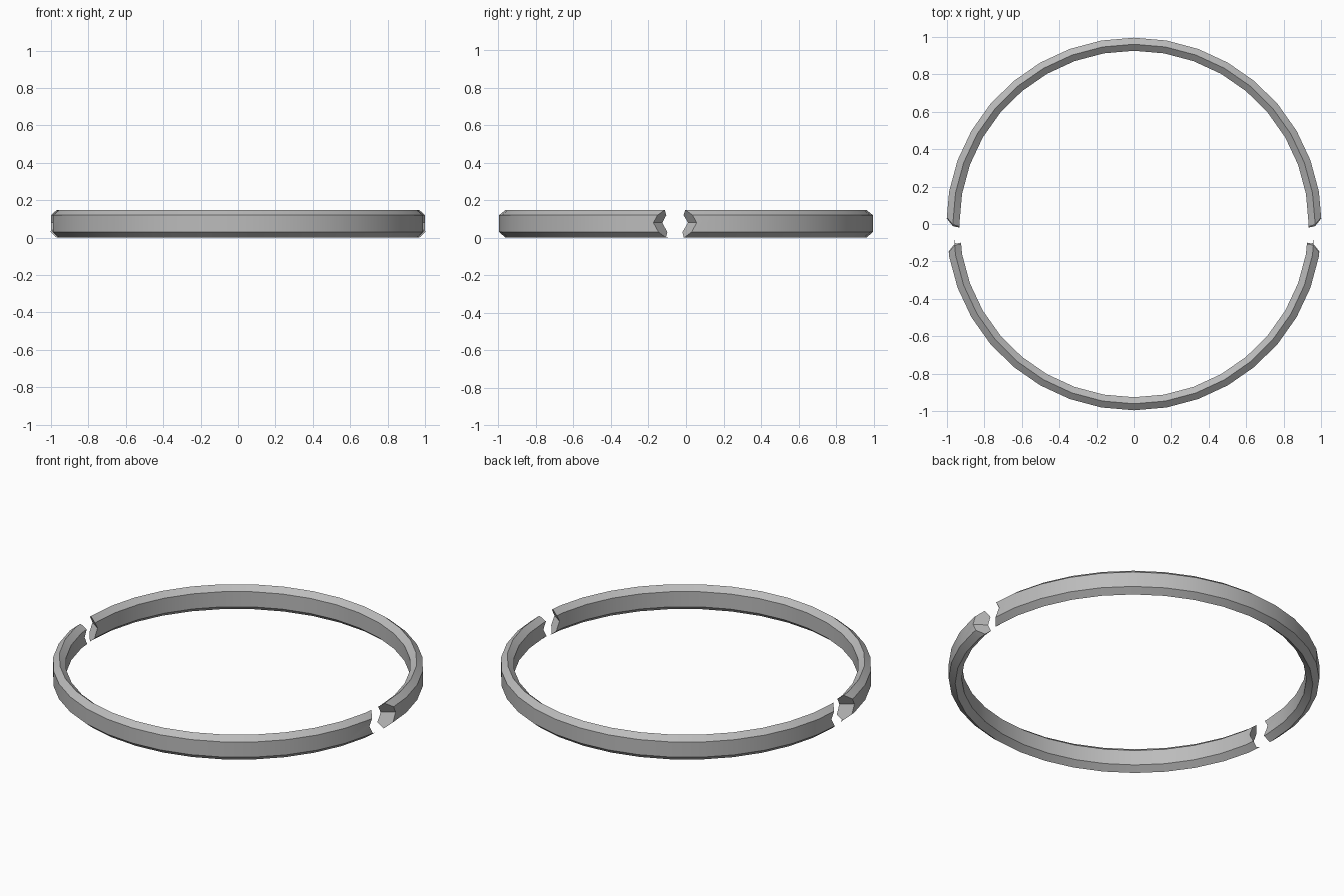
import bpy
import bmesh
from math import cos, sin, pi
from mathutils import Vector

cube = bpy.data.objects.get("Cube")
if cube:
    bpy.data.objects.remove(cube, do_unlink=True)

SEGMENTS = 36
# Hexagonal cross-section as (radius, height): ridged above and below
PROFILE = [(1.0, 0.03), (1.0, 0.12), (0.965, 0.148),
           (0.93, 0.12), (0.93, 0.03), (0.965, 0.0)]


def loft(name, loops, closed):
    """Bridge equal-sized vertex loops, joined end to end or capped."""
    bm = bmesh.new()
    rows = [[bm.verts.new(p) for p in loop] for loop in loops]
    n = len(rows[0])
    pairs = list(zip(rows, rows[1:]))
    if closed:
        pairs.append((rows[-1], rows[0]))
    else:
        bm.faces.new(rows[0])
        bm.faces.new(rows[-1])
    for a, b in pairs:
        for i in range(n):
            j = (i + 1) % n
            bm.faces.new((a[i], a[j], b[j], b[i]))
    bmesh.ops.recalc_face_normals(bm, faces=bm.faces)
    mesh = bpy.data.meshes.new(name)
    bm.to_mesh(mesh)
    bm.free()
    obj = bpy.data.objects.new(name, mesh)
    bpy.context.collection.objects.link(obj)
    return obj


# Grey metal
grey = bpy.data.materials.new("grey_metal")
grey.use_nodes = True
colour = (0.5, 0.5, 0.5, 1)
grey.diffuse_color = colour
grey.node_tree.nodes["Principled BSDF"].inputs["Base Color"].default_value = colour

# Full ring
angles = [2 * pi * k / SEGMENTS for k in range(SEGMENTS)]
ring = loft("split_ring",
            [[(r * 1.004 * cos(a), r * 0.996 * sin(a), z) for r, z in PROFILE]
             for a in angles], True)
ring.data.materials.append(grey)

# Six-sided funnel cuts on both sides split the ring into two arcs
bpy.context.view_layer.objects.active = ring
ring.select_set(True)
for side in (-1, 1):
    hexes = []
    for x, radius in ((0.86, 0.02), (1.1, 0.191)):
        hexes.append([Vector((side * x, -0.062 + radius * cos(k * pi / 3),
                              0.08 + radius * sin(k * pi / 3))) for k in range(6)])
    cutter = loft("gap_cutter", hexes, False)
    cutter.data.materials.append(grey)
    cutter.hide_render = True
    cut = ring.modifiers.new("gap", 'BOOLEAN')
    cut.operation = 'DIFFERENCE'
    cut.solver = 'EXACT'
    cut.object = cutter
    bpy.ops.object.modifier_apply(modifier=cut.name)
    bpy.data.objects.remove(cutter, do_unlink=True)

# Soft shading around the ring, crisp ridges
bpy.ops.object.shade_smooth_by_angle(angle=pi / 6)
